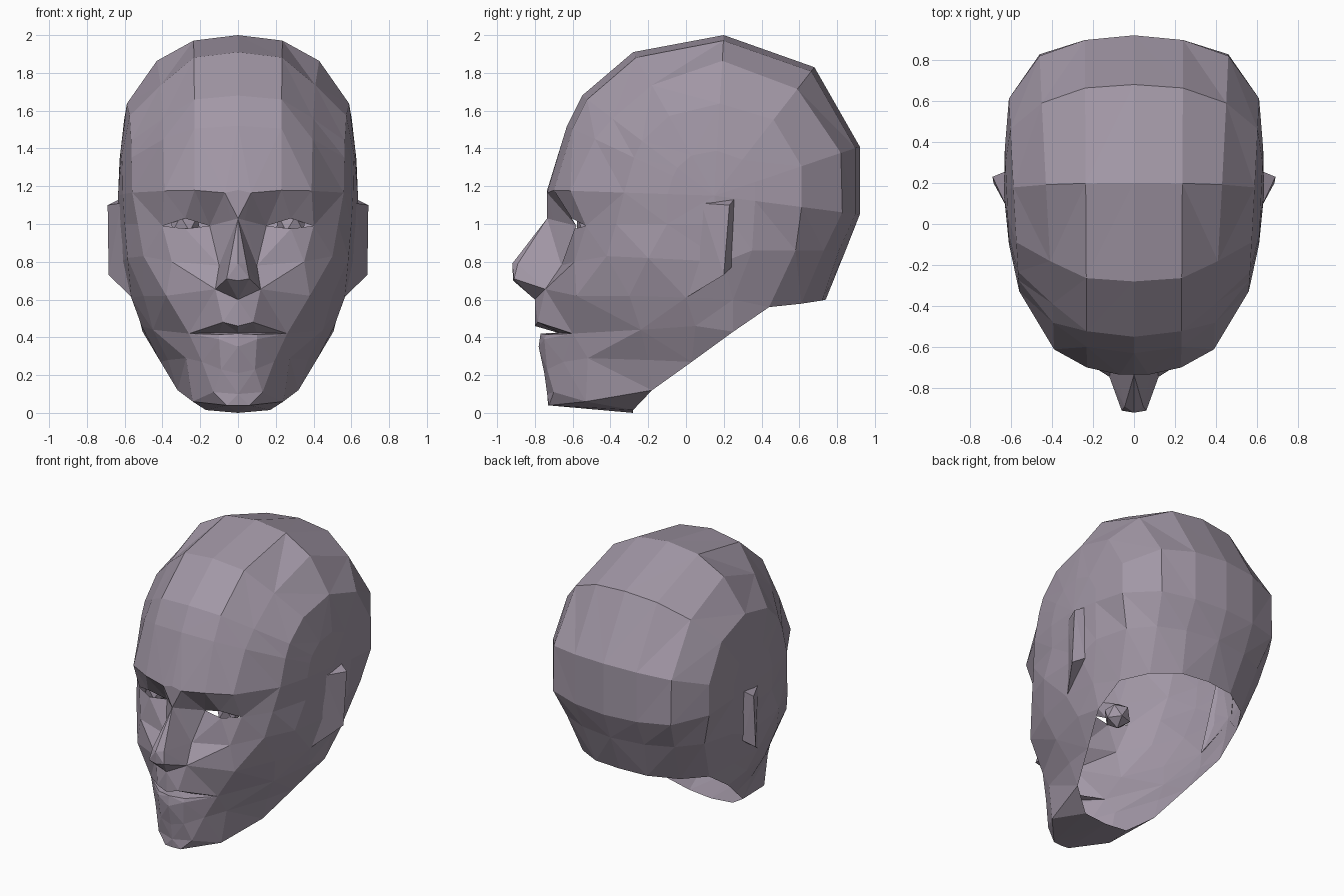
import bpy, bmesh
from mathutils import Vector, Matrix

if "Cube" in bpy.data.objects:
    bpy.data.objects.remove(bpy.data.objects["Cube"])

skin = bpy.data.materials.new("skin")
skin.diffuse_color = (.36, .31, .38, 1)
skin.use_nodes = True
skin.node_tree.nodes["Principled BSDF"].inputs["Base Color"].default_value = skin.diffuse_color


def stitch(bm, cache, a, b):
    """Triangulated strip between two polylines of any length."""
    def v(p):
        k = tuple(round(c, 4) for c in p)
        if k not in cache:
            cache[k] = bm.verts.new(k)
        return cache[k]
    i = j = 0
    while i < len(a) - 1 or j < len(b) - 1:
        da = (Vector(a[i + 1]) - Vector(b[j])).length if i < len(a) - 1 else 9
        db = (Vector(a[i]) - Vector(b[j + 1])).length if j < len(b) - 1 else 9
        if da <= db:
            tri = (a[i], a[i + 1], b[j])
            i += 1
        else:
            tri = (a[i], b[j + 1], b[j])
            j += 1
        vs = [v(p) for p in tri]
        if len(set(vs)) == 3 and not bm.faces.get(vs):
            bm.faces.new(vs)


def finish(bm, name):
    """Make a flat shaded object mirrored across x = 0."""
    me = bpy.data.meshes.new(name)
    bm.to_mesh(me)
    bm.free()
    me.materials.append(skin)
    ob = bpy.data.objects.new(name, me)
    bpy.context.collection.objects.link(ob)
    m = ob.modifiers.new("mirror", 'MIRROR')
    m.use_axis = (True, False, False)
    m.merge_threshold = 0.001


# Skull ribs: fan from the midline profile (y, z) down to a pole at the ear
POLE_Y, POLE_Z = 0.15, 1.15
FRONT_X = (0, .23, .39, .56, .61, .635)
BACK_X = (0, .24, .46, .61, .63, .635)
FRONT_S = (1, .96, 0, .54, .28, 0)
BACK_S = (1, .97, 0, .60, .28, 0)


def rib(y, z, temple_s):
    """Temple_s sets how far the third column lies from the pole."""
    f = (y + .73) / 1.65
    mix = lambda p, q: p + (q - p) * f
    out = []
    for k, (xa, xb, sa, sb) in enumerate(zip(FRONT_X, BACK_X, FRONT_S, BACK_S)):
        s = temple_s if k == 2 else mix(sa, sb)
        out.append((mix(xa, xb), POLE_Y + s * (y - POLE_Y), POLE_Z + s * (z - POLE_Z)))
    out[-1] = (.635, POLE_Y, POLE_Z)
    return out


skull = [rib(*p) for p in ((-.735, 1.18, .86), (-.63, 1.52, .81), (-.55, 1.68, .77),
                           (-.28, 1.91, .77), (.2, 2.0, .84), (.68, 1.83, .83),
                           (.92, 1.41, .87), (.92, 1.05, .88))]
skull[0].insert(1, (.07, -.735, 1.165))

# Chin and jaw sections, midline to the neck opening
under = [(0, -.28, .0), (.17, -.28, .015)]
chin_base = [(0, -.73, .04), (.06, -.725, .04), (.17, -.28, .015)]
chin = [(0, -.735, .10), (.13, -.70, .11), (.24, -.53, .06), (.32, -.18, .12)]
jaw = [(0, -.75, .21), (.09, -.735, .23), (.19, -.65, .27), (.275, -.52, .29),
       (.37, -.2, .28), (.41, .03, .27)]

# Mouth sections share the corner and the cheek behind it
cheek_low = [(.26, -.60, .42), (.45, -.24, .44), (.51, .05, .46), (.505, .25, .43)]
lip_bottom = [(0, -.78, .35), (.1, -.75, .39)] + cheek_low
lip_lower = [(0, -.77, .42), (.1, -.74, .415)] + cheek_low
lip_gap = [(0, -.68, .425), (.1, -.67, .425)] + cheek_low
lip_upper = [(0, -.80, .46), (.08, -.785, .48)] + cheek_low

# Nose sections share the wing and the cheek
wing = [(.12, -.745, .655)]
cheek = [(.35, -.59, .80), (.5, -.42, .83), (.585, -.2, .82), (.62, .2, .80)]
nose_base = [(0, -.80, .60)] + wing + [(.38, -.58, .62), (.5, -.3, .62),
             (.565, 0, .61), (.55, .25, .60), (.49, .44, .56)]
nose_tip = [(0, -.915, .70), (.06, -.91, .71)] + wing + cheek
nose_top = [(0, -.92, .79), (.045, -.89, .79), (.1, -.66, .78)] + cheek

# Eye sections: the lids share both corners, leaving an opening
nose_root = [(0, -.735, 1.03), (.035, -.70, 1.02), (.15, -.58, .99)]
temple = [(.40, -.53, .99), (.53, -.37, 1.0), (.60, -.1, 1.0), (.63, .15, 1.0)]
lid_lower = nose_root + [(.28, -.59, .975)] + temple
lid_upper = nose_root + [(.28, -.605, 1.03)] + temple

# Nape: narrows from the back of the head to the neck opening
nape_top = [(0, .845, .86), (.24, .81, .86), (.42, .73, .86), (.55, .58, .86), (.61, .35, .86)]
nape = [(0, .74, .60), (.2, .72, .595), (.38, .61, .578), (.49, .44, .56)]

# Head shell, open at the neck
bm, cache = bmesh.new(), {}
face = [under, chin_base, chin, jaw, lip_bottom, lip_lower, lip_gap, lip_upper,
        nose_base, nose_tip, nose_top, lid_lower]
back = [skull[-1] + [temple[-1]], nape_top + [cheek[-1]], nape + [nose_base[-2]]]
for rows in (face, [lid_upper] + skull, back):
    for a, b in zip(rows, rows[1:]):
        stitch(bm, cache, a, b)
finish(bm, "head")

# Ears: wedges standing off the side of the head
bm, cache = bmesh.new(), {}
ear_top = [(.62, .08, 1.11), (.69, .23, 1.10), (.63, .255, 1.13)]
ear_low = [(.56, 0, .61), (.685, .20, .73), (.61, .24, .77)]
stitch(bm, cache, ear_low, ear_top)
stitch(bm, cache, ear_top, [ear_top[0], ear_top[2]])
stitch(bm, cache, [ear_low[0], ear_low[2]], ear_low)
finish(bm, "ears")

# Eyeballs
bm = bmesh.new()
bmesh.ops.create_icosphere(bm, subdivisions=1, radius=.09,
                           matrix=Matrix.Translation((.28, -.50, 1.0)))
finish(bm, "eyeballs")
